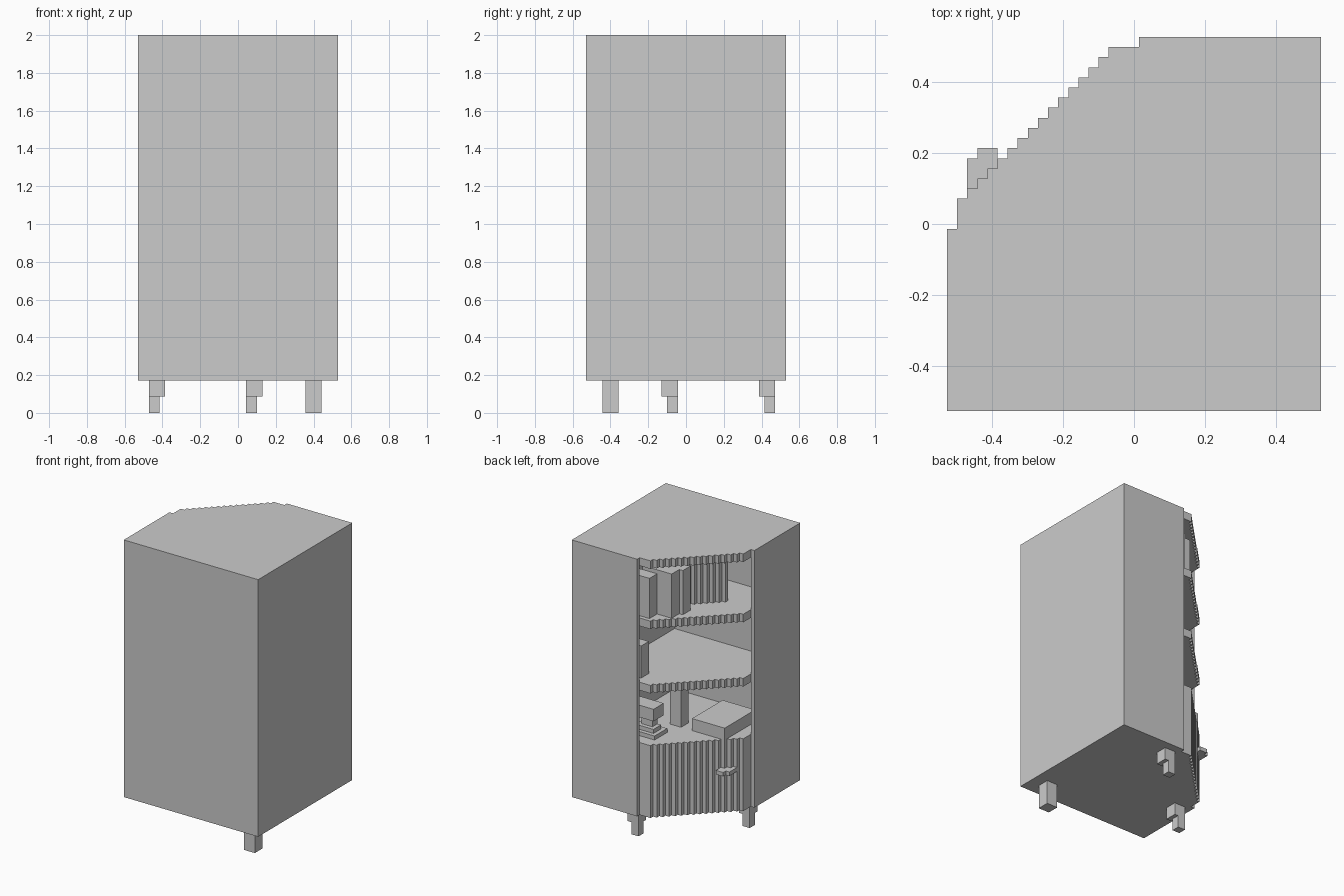
import bpy
import bmesh

old = bpy.data.objects.get("Cube")
if old:
    bpy.data.objects.remove(old, do_unlink=True)

UNIT = 2 / 70      # size of one building block
SIZE = 37          # cabinet footprint in blocks

grey = bpy.data.materials.new("plain_grey")
grey.use_nodes = True
grey.diffuse_color = (0.6, 0.6, 0.6, 1)
grey.node_tree.nodes["Principled BSDF"].inputs["Base Color"].default_value = (0.6, 0.6, 0.6, 1)


def prism(name, outline, low, high):
    """Extrude a block-grid outline between two heights."""
    bm = bmesh.new()
    verts = [bm.verts.new(((x - SIZE / 2) * UNIT, (y - SIZE / 2) * UNIT, low * UNIT))
             for x, y in outline]
    face = bm.faces.new(verts)
    grown = bmesh.ops.extrude_face_region(bm, geom=[face])["geom"]
    top = [g for g in grown if isinstance(g, bmesh.types.BMVert)]
    bmesh.ops.translate(bm, verts=top, vec=(0, 0, (high - low) * UNIT))
    bmesh.ops.recalc_face_normals(bm, faces=bm.faces)
    mesh = bpy.data.meshes.new(name)
    bm.to_mesh(mesh)
    bm.free()
    mesh.materials.append(grey)
    obj = bpy.data.objects.new(name, mesh)
    bpy.context.collection.objects.link(obj)
    return obj


def box(name, x, y, z):
    return prism(name, [(x[0], y[0]), (x[1], y[0]), (x[1], y[1]), (x[0], y[1])], *z)


def diagonal_block(name, x, y, width, depth, z):
    """Block turned 45 degrees, with stepped sides."""
    moves = ([(1, 0), (0, 1)] * width + [(-1, 0), (0, 1)] * depth
             + [(-1, 0), (0, -1)] * width + [(1, 0), (0, -1)] * depth)
    outline = []
    for dx, dy in moves:
        outline.append((x, y))
        x, y = x + dx, y + dy
    return prism(name, outline, *z)


# Stepped diagonal opening, and the same line one block further in
stairs = [(16, 36)]
for i in range(15, 1, -1):
    stairs += [(i + 1, i + 20), (i, i + 20)]
stairs += [(2, 21), (1, 21)]
front = [(19, 36)] + stairs + [(1, 18)]
inner = [(19, 35)] + [(x + 1, y - 1) for x, y in stairs] + [(2, 18)]
corner = [(0, 0), (SIZE, 0), (SIZE, SIZE), (19, SIZE)]

# Carcass
prism("top_panel", corner + front + [(0, 18)], 68, 70)
prism("walls", corner + [(19, 36), (29, 36), (29, 8), (1, 8), (1, 18), (0, 18)], 24, 68)
prism("lower_cabinet", corner + inner + [(0, 18)], 6, 24)
prism("door", front + inner[::-1], 6, 24)

# Shelves
for name, top in (("middle_shelf", 39), ("upper_shelf", 55)):
    prism(name, [(1, 8), (29, 8), (29, 36)] + stairs, top - 2, top)

# Door handle
prism("door_handle", [(2, 22), (3, 22), (3, 23), (4, 23), (4, 24), (5, 24),
                      (5, 26), (3, 26), (3, 25), (2, 25)], 16, 17)

# Legs
box("corner_leg", (31, 34), (3, 6), (0, 6))
for side, x, y in (("right", 2, 14), ("left", 20, 32)):
    box(side + "_leg_top", (x, x + 3), (y, y + 3), (3, 6))
    box(side + "_leg_foot", (x, x + 2), (y + 1, y + 3), (0, 3))

# Books on the upper shelf
for n, (x, y, height) in enumerate([(17, 32, 10), (13, 29, 11), (12, 26, 11)]):
    box(f"book_{n + 1}", (x, x + 8), (y, y + 3), (55, 55 + height))
diagonal_block("leaning_book_1", 15, 18, 3, 3, (55, 65))
diagonal_block("leaning_book_2", 11, 14, 4, 3, (55, 66))

# Items on the middle shelf and cabinet top
box("small_box", (20, 25), (31, 34), (39, 47))
box("tall_post", (16, 19), (21, 24), (24, 36))
box("flat_case", (4, 13), (12, 24), (24, 27))

# Small stand with base, neck and head
box("stand_base", (17, 24), (28, 33), (24, 25))
box("stand_plinth", (18, 23), (29, 32), (25, 26))
box("stand_neck", (19, 22), (29, 31), (26, 28))
box("stand_head", (18, 25), (28, 32), (28, 31))
